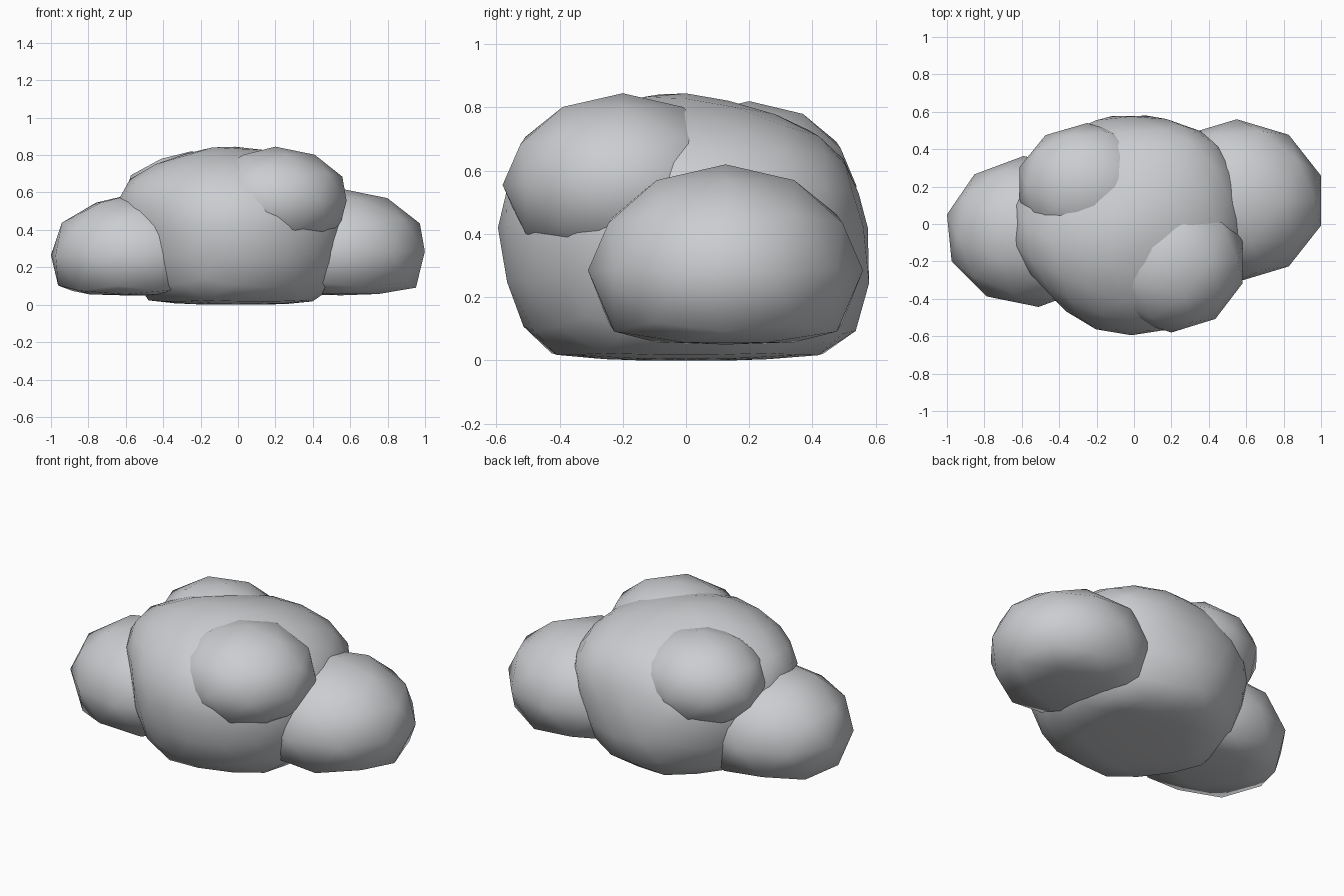
import bpy, bmesh, math
from mathutils import Vector, Matrix

if "Cube" in bpy.data.objects:
    bpy.data.objects.remove(bpy.data.objects["Cube"])

grey = bpy.data.materials.new("cloud grey")
grey.diffuse_color = (0.6, 0.61, 0.63, 1)
grey.use_nodes = True
grey.node_tree.nodes["Principled BSDF"].inputs["Base Color"].default_value = grey.diffuse_color


def puff(name, center, radii, floor=None, detail=2, lower=1.0, turn=0, swells=()):
    """Smooth-shaded ico ball; lower stretches the underside, floor presses it flat,
    swells are (direction, amount) soft bulges or dents."""
    bm = bmesh.new()
    bmesh.ops.create_icosphere(bm, subdivisions=detail, radius=1,
                               matrix=Matrix.Rotation(math.radians(turn), 4, 'Z'))
    for v in bm.verts:
        d = v.co.normalized()
        grow = 1 + sum(amount * math.exp(-12 * (1 - d.dot(Vector(way).normalized())))
                       for way, amount in swells)
        v.co *= grow
        if v.co.z < 0:
            v.co.z *= lower
        v.co = Vector([c + r * a for c, r, a in zip(center, radii, v.co)])
        # press the underside into a nearly flat base
        if floor is not None and v.co.z < floor + 0.025:
            v.co.z = floor + 0.025 - min(0.025, 0.13 * (floor + 0.025 - v.co.z))
    for f in bm.faces:
        f.smooth = True
    mesh = bpy.data.meshes.new(name)
    bm.to_mesh(mesh)
    bm.free()
    mesh.materials.append(grey)
    ob = bpy.data.objects.new(name, mesh)
    bpy.context.collection.objects.link(ob)


# Large middle body, slightly lumpy
lumps = [((-0.9, -0.12, 0.4), 0.10), ((-0.8, -0.55, -0.1), -0.07),
         ((-0.4, 0.4, 0.8), -0.09), ((0.35, -0.3, 0.85), -0.06),
         ((0.1, 0.35, 0.93), -0.05), ((0.65, 0.65, 0.3), 0.07),
         ((0, 0.9, 0.15), -0.06), ((0, 0.85, -0.4), 0.05)]
puff("cloud_body", (-0.015, 0, 0.42), (0.615, 0.595, 0.445), floor=0.0, detail=3,
     lower=1.4, swells=lumps)
# Low side lobes
puff("left_lobe", (-0.55, -0.04, 0.265), (0.462, 0.405, 0.33), floor=0.045, lower=1.1, turn=5)
puff("right_lobe", (0.55, 0.125, 0.285), (0.472, 0.435, 0.335), floor=0.045, lower=1.1)
# Upper lobes, set diagonally
puff("front_upper_lobe", (0.2, -0.2, 0.555), (0.4, 0.38, 0.29))
puff("back_upper_lobe", (-0.25, 0.2, 0.55), (0.38, 0.34, 0.27))
